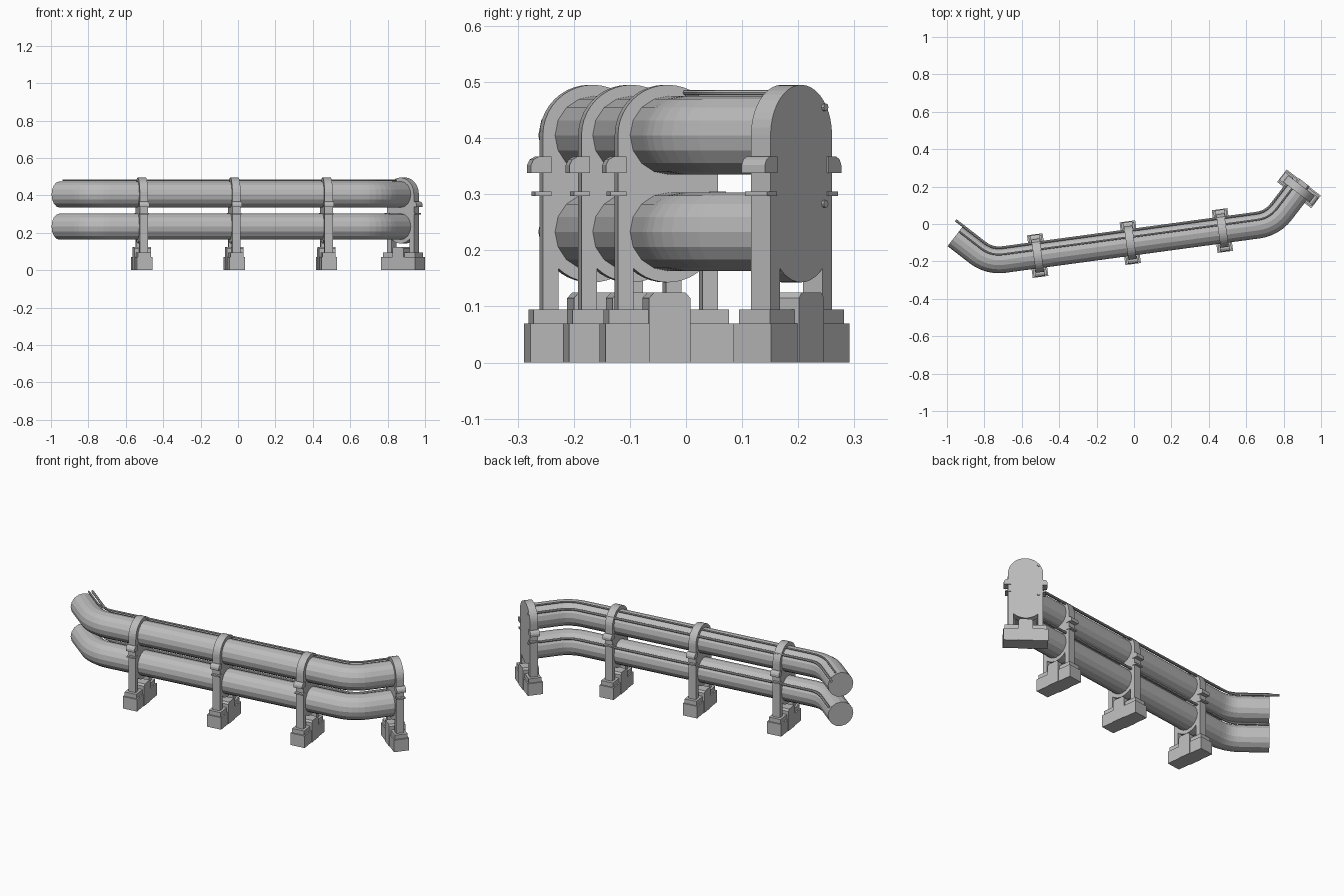
import bpy, bmesh
from math import sin, cos, pi, radians, sqrt, asin
from mathutils import Vector

cube = bpy.data.objects.get("Cube")
if cube:
    bpy.data.objects.remove(cube, do_unlink=True)

grey = bpy.data.materials.new("concrete_grey")
grey.use_nodes = True
grey.diffuse_color = (0.5, 0.5, 0.5, 1)
grey.node_tree.nodes["Principled BSDF"].inputs["Base Color"].default_value = (0.5, 0.5, 0.5, 1)

UPPER, LOWER = 0.405, 0.233      # pipe axis heights
PIPE_R, FRAME_R = 0.07, 0.09
FRAME_T = 0.044                  # frame thickness along the pipe


def finish(bm, name, place=None):
    bmesh.ops.recalc_face_normals(bm, faces=bm.faces)
    mesh = bpy.data.meshes.new(name)
    bm.to_mesh(mesh)
    bm.free()
    mesh.materials.append(grey)
    ob = bpy.data.objects.new(name, mesh)
    bpy.context.collection.objects.link(ob)
    if place:
        ob.location = (place[0], place[1], 0)
        ob.rotation_euler.z = place[2]
    return ob


def plate(bm, outline, thick):
    """Extrude a (lateral, height) outline along local x."""
    face = bm.faces.new([bm.verts.new((-thick / 2, y, z)) for y, z in outline])
    new = bmesh.ops.extrude_face_region(bm, geom=[face])["geom"]
    bmesh.ops.translate(bm, vec=(thick, 0, 0),
                        verts=[v for v in new if isinstance(v, bmesh.types.BMVert)])


def box(bm, thick, y0, y1, z0, z1):
    plate(bm, [(y0, z0), (y1, z0), (y1, z1), (y0, z1)], thick)


# Pipe route: straight run with a rounded bend near each end
corners = [Vector(p) for p in ((-0.954, -0.063, 0), (-0.774, -0.202, 0),
                               (0.74, 0.003, 0), (0.882, 0.188, 0))]


def route(extend_start=0, extend_end=0, bend=0.08, steps=6):
    a, b, c, d = corners
    pts = [a + (a - b).normalized() * extend_start]
    for p, q, r in ((a, b, c), (b, c, d)):
        s = q + (p - q).normalized() * bend
        e = q + (r - q).normalized() * bend
        for i in range(steps + 1):
            t = i / steps
            pts.append(s * (1 - t) ** 2 + q * 2 * t * (1 - t) + e * t * t)
    pts.append(d + (d - c).normalized() * extend_end)
    return pts


def sweep(name, pts, radius, sides, lateral, height):
    bm = bmesh.new()
    rings = []
    for i, p in enumerate(pts):
        before = pts[max(i - 1, 0)]
        after = pts[min(i + 1, len(pts) - 1)]
        t = (after - before).normalized()
        if 0 < i < len(pts) - 1:     # mitre, ignoring uneven spacing
            t = ((p - before).normalized() + (after - p).normalized()).normalized()
        n = Vector((-t.y, t.x, 0))
        ring = []
        for k in range(sides):
            w = 2 * pi * k / sides
            v = p + n * (lateral + radius * cos(w))
            ring.append(bm.verts.new((v.x, v.y, height + radius * sin(w))))
        rings.append(ring)
    for r0, r1 in zip(rings, rings[1:]):
        for k in range(sides):
            j = (k + 1) % sides
            bm.faces.new((r0[k], r0[j], r1[j], r1[k]))
    bm.faces.new(rings[0])
    bm.faces.new(rings[-1])
    return finish(bm, name)


# Main pipes with slim conduits along their back shoulders
for label, z in (("upper", UPPER), ("lower", LOWER)):
    sweep(label + "_pipe", route(), PIPE_R, 16, 0, z)
    sweep(label + "_side_conduit", route(0.05 if z == UPPER else 0, 0.027),
          0.007, 8, 0.066, z + 0.05)
sweep("top_conduit", route(), 0.005, 8, 0.03, UPPER + 0.076)


def arc(cz, start, end, steps):
    return [(FRAME_R * cos(start + (end - start) * i / steps),
             cz + FRAME_R * sin(start + (end - start) * i / steps))
            for i in range(steps + 1)]


def support(name, x, y, angle):
    place = (x, y, angle)
    # Frame: rounded top, two legs, rounded underside between them
    leg = 0.062
    a = asin(sqrt(1 - (leg / FRAME_R) ** 2))
    outline = [(FRAME_R, 0.09)] + arc(UPPER, 0, pi, 20) + [(-FRAME_R, 0.09), (-leg, 0.09)]
    outline += arc(LOWER, pi + a, 2 * pi - a, 10) + [(leg, 0.09)]
    bm = bmesh.new()
    plate(bm, outline, FRAME_T)
    finish(bm, name + "_frame", place)

    # Collars on both legs: thick rounded one above a thin one
    bm = bmesh.new()
    for s in (-1, 1):
        plate(bm, [(s * u, z) for u, z in ((0.075, 0.338), (0.112, 0.338), (0.112, 0.352),
                                           (0.107, 0.362), (0.098, 0.367), (0.075, 0.367))], 0.052)
        box(bm, 0.05, s * 0.075, s * 0.104, 0.297, 0.305)
    finish(bm, name + "_collars", place)

    # Stepped footing with a raised centre block
    bm = bmesh.new()
    box(bm, 0.084, -0.115, 0.115, 0, 0.07)
    box(bm, 0.07, -0.108, 0.108, 0.07, 0.095)
    plate(bm, [(-0.037, 0), (0.037, 0), (0.037, 0.115), (0.028, 0.125),
               (-0.028, 0.125), (-0.037, 0.115)], 0.09)
    finish(bm, name + "_footing", place)


run_angle = radians(7.7)
for name, x, y in (("first_support", -0.515, -0.169), ("middle_support", -0.02, -0.1),
                   ("third_support", 0.473, -0.035)):
    support(name, x, y, run_angle)
support("end_support", 0.882, 0.188, radians(52.5))
